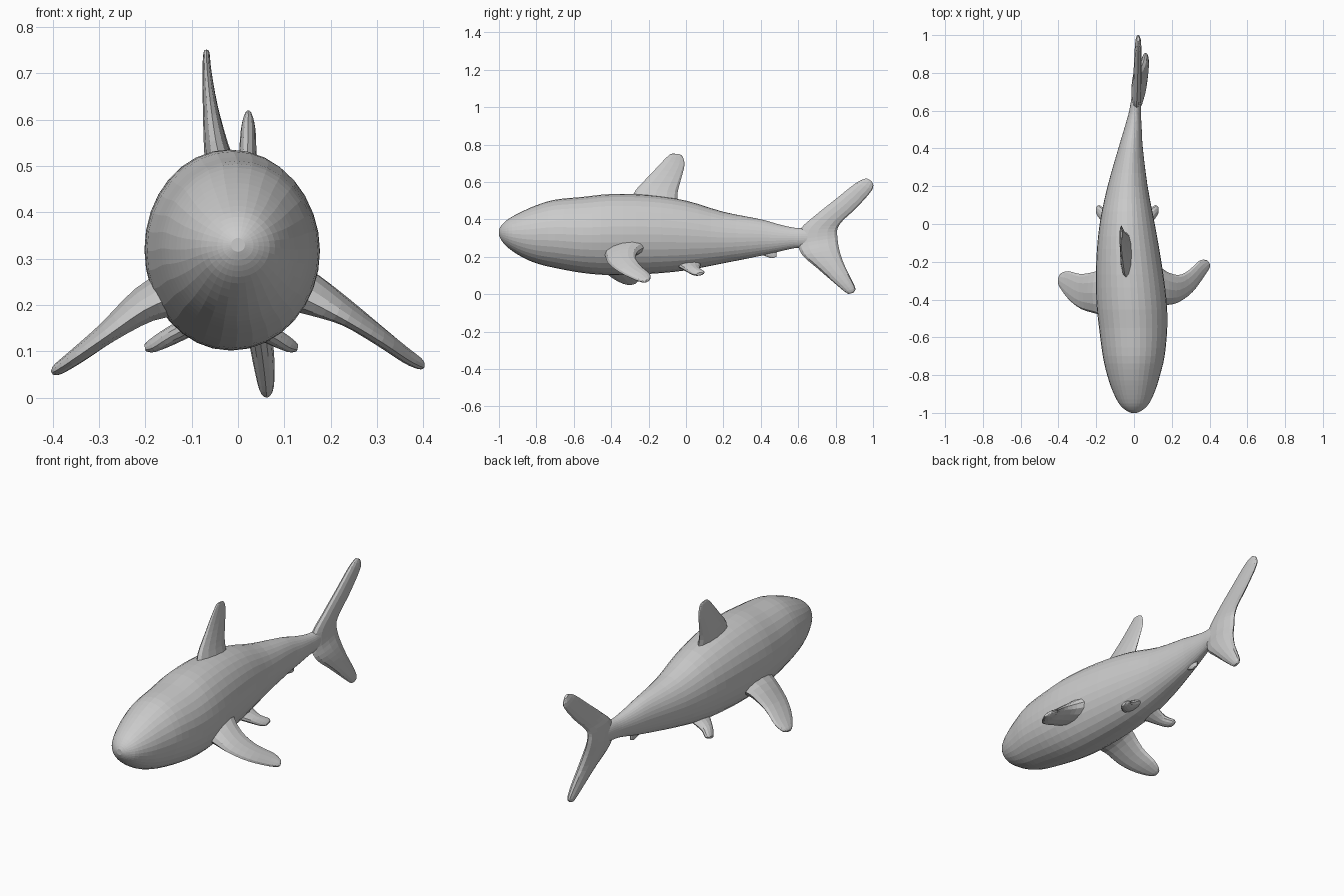
import bpy, bmesh, math
from mathutils import Vector


def resample(rows, steps):
    """Catmull-Rom interpolation of rows of numbers."""
    out = []
    for i in range(len(rows) - 1):
        p0, p1 = rows[max(i - 1, 0)], rows[i]
        p2, p3 = rows[i + 1], rows[min(i + 2, len(rows) - 1)]
        for s in range(steps):
            t = s / steps
            out.append([0.5 * (2 * b + (c - a) * t + (2 * a - 5 * b + 4 * c - d) * t * t
                               + (3 * b - a - 3 * c + d) * t ** 3)
                        for a, b, c, d in zip(p0, p1, p2, p3)])
    return out + [list(rows[-1])]


def loft(name, rings, sides):
    """Skin elliptical rings given as (centre, half axis, half axis)."""
    bm = bmesh.new()
    loops = []
    for c, u, v in rings:
        angles = [2 * math.pi * k / sides for k in range(sides)]
        loops.append([bm.verts.new(c + u * math.cos(a) + v * math.sin(a)) for a in angles])
    for a, b in zip(loops, loops[1:]):
        for k in range(sides):
            j = (k + 1) % sides
            bm.faces.new((a[k], a[j], b[j], b[k]))
    bm.faces.new(loops[0])
    bm.faces.new(loops[-1])
    bmesh.ops.recalc_face_normals(bm, faces=bm.faces)
    mesh = bpy.data.meshes.new(name)
    bm.to_mesh(mesh)
    bm.free()
    obj = bpy.data.objects.new(name, mesh)
    bpy.context.collection.objects.link(obj)
    return obj


def fin(name, sections, steps=3, sides=12):
    """Fin from sections of (leading edge, trailing edge, half thickness)."""
    rows = resample([(*a, *b, t) for a, b, t in sections], steps)
    lead = [Vector(r[:3]) for r in rows]
    trail = [Vector(r[3:6]) for r in rows]
    mid = [(a + b) / 2 for a, b in zip(lead, trail)]
    rings = []
    for i, r in enumerate(rows):
        span = mid[min(i + 1, len(mid) - 1)] - mid[max(i - 1, 0)]
        chord = (trail[i] - lead[i]) / 2
        rings.append((mid[i], chord, chord.cross(span).normalized() * r[6]))
    return loft(name, rings, sides)


# Body: y, left x, right x, bottom z, top z
body = [
    (-1.00, -0.015, 0.015, 0.315, 0.345), (-0.985, -0.045, 0.045, 0.285, 0.37),
    (-0.95, -0.08, 0.08, 0.247, 0.402), (-0.88, -0.115, 0.113, 0.20, 0.44),
    (-0.80, -0.142, 0.138, 0.165, 0.475), (-0.70, -0.165, 0.162, 0.14, 0.505),
    (-0.55, -0.185, 0.176, 0.113, 0.52), (-0.40, -0.20, 0.172, 0.102, 0.535),
    (-0.20, -0.20, 0.145, 0.108, 0.53), (0.00, -0.182, 0.11, 0.127, 0.50),
    (0.20, -0.14, 0.072, 0.165, 0.44), (0.40, -0.083, 0.047, 0.205, 0.40),
    (0.50, -0.053, 0.041, 0.228, 0.372), (0.58, -0.03, 0.037, 0.246, 0.355),
    (0.64, -0.018, 0.036, 0.25, 0.352), (0.74, 0.0, 0.03, 0.27, 0.34)]
loft("body", [(Vector(((l + r) / 2, y, (b + t) / 2)), Vector(((r - l) / 2, 0, 0)),
               Vector((0, 0, (t - b) / 2))) for y, l, r, b, t in resample(body, 3)], 32)

# Dorsal fin
fin("dorsal_fin", [
    ((-0.035, -0.29, 0.50), (-0.035, -0.04, 0.47), 0.035),
    ((-0.048, -0.27, 0.555), (-0.048, -0.045, 0.54), 0.026),
    ((-0.06, -0.19, 0.64), (-0.06, -0.025, 0.62), 0.016),
    ((-0.067, -0.12, 0.715), (-0.067, -0.008, 0.69), 0.010),
    ((-0.068, -0.085, 0.747), (-0.068, -0.018, 0.735), 0.007),
    ((-0.068, -0.065, 0.751), (-0.068, -0.035, 0.748), 0.004)])

# Tail fin, both lobes
fin("tail_fin", [
    ((0.022, 0.965, 0.62), (0.022, 0.992, 0.605), 0.007),
    ((0.022, 0.91, 0.595), (0.022, 0.997, 0.56), 0.016),
    ((0.020, 0.80, 0.508), (0.020, 0.91, 0.46), 0.020),
    ((0.017, 0.69, 0.42), (0.017, 0.84, 0.395), 0.022),
    ((0.012, 0.61, 0.345), (0.012, 0.81, 0.35), 0.026),
    ((0.015, 0.60, 0.265), (0.015, 0.81, 0.30), 0.027),
    ((0.030, 0.625, 0.205), (0.030, 0.82, 0.235), 0.029),
    ((0.045, 0.70, 0.14), (0.045, 0.845, 0.16), 0.027),
    ((0.056, 0.79, 0.062), (0.056, 0.882, 0.085), 0.023),
    ((0.061, 0.85, 0.012), (0.061, 0.906, 0.03), 0.016),
    ((0.061, 0.87, 0.001), (0.061, 0.895, 0.008), 0.007)])

# Pectoral fins, posed slightly differently on each side
fin("pectoral_fin_left", [
    ((-0.13, -0.50, 0.22), (-0.13, -0.22, 0.24), 0.055),
    ((-0.20, -0.475, 0.19), (-0.20, -0.25, 0.215), 0.040),
    ((-0.28, -0.45, 0.135), (-0.28, -0.265, 0.15), 0.024),
    ((-0.345, -0.40, 0.09), (-0.345, -0.25, 0.095), 0.018),
    ((-0.39, -0.34, 0.06), (-0.385, -0.26, 0.065), 0.013),
    ((-0.402, -0.31, 0.054), (-0.398, -0.28, 0.056), 0.006)])
fin("pectoral_fin_right", [
    ((0.11, -0.44, 0.23), (0.11, -0.20, 0.26), 0.055),
    ((0.17, -0.43, 0.20), (0.17, -0.25, 0.235), 0.040),
    ((0.235, -0.415, 0.165), (0.235, -0.27, 0.20), 0.024),
    ((0.31, -0.36, 0.12), (0.29, -0.245, 0.155), 0.019),
    ((0.37, -0.28, 0.08), (0.345, -0.195, 0.11), 0.016),
    ((0.398, -0.235, 0.066), (0.38, -0.19, 0.085), 0.012),
    ((0.402, -0.22, 0.066), (0.395, -0.20, 0.075), 0.006)])

# Pelvic fins
for name, root, tip in (("pelvic_fin_left", -0.09, -0.20), ("pelvic_fin_right", 0.02, 0.128)):
    d = tip - root
    fin(name, [
        ((root, -0.06, 0.16), (root, 0.08, 0.165), 0.022),
        ((root + 0.5 * d, -0.01, 0.132), (root + 0.5 * d, 0.075, 0.135), 0.020),
        ((root + 0.85 * d, 0.03, 0.108), (root + 0.85 * d, 0.10, 0.118), 0.015),
        ((tip, 0.055, 0.104), (tip, 0.09, 0.112), 0.007)])

# Small anal fin
fin("anal_fin", [
    ((-0.015, 0.37, 0.23), (-0.015, 0.49, 0.25), 0.014),
    ((-0.012, 0.42, 0.205), (-0.012, 0.485, 0.22), 0.012),
    ((-0.010, 0.455, 0.192), (-0.010, 0.485, 0.20), 0.006)])
